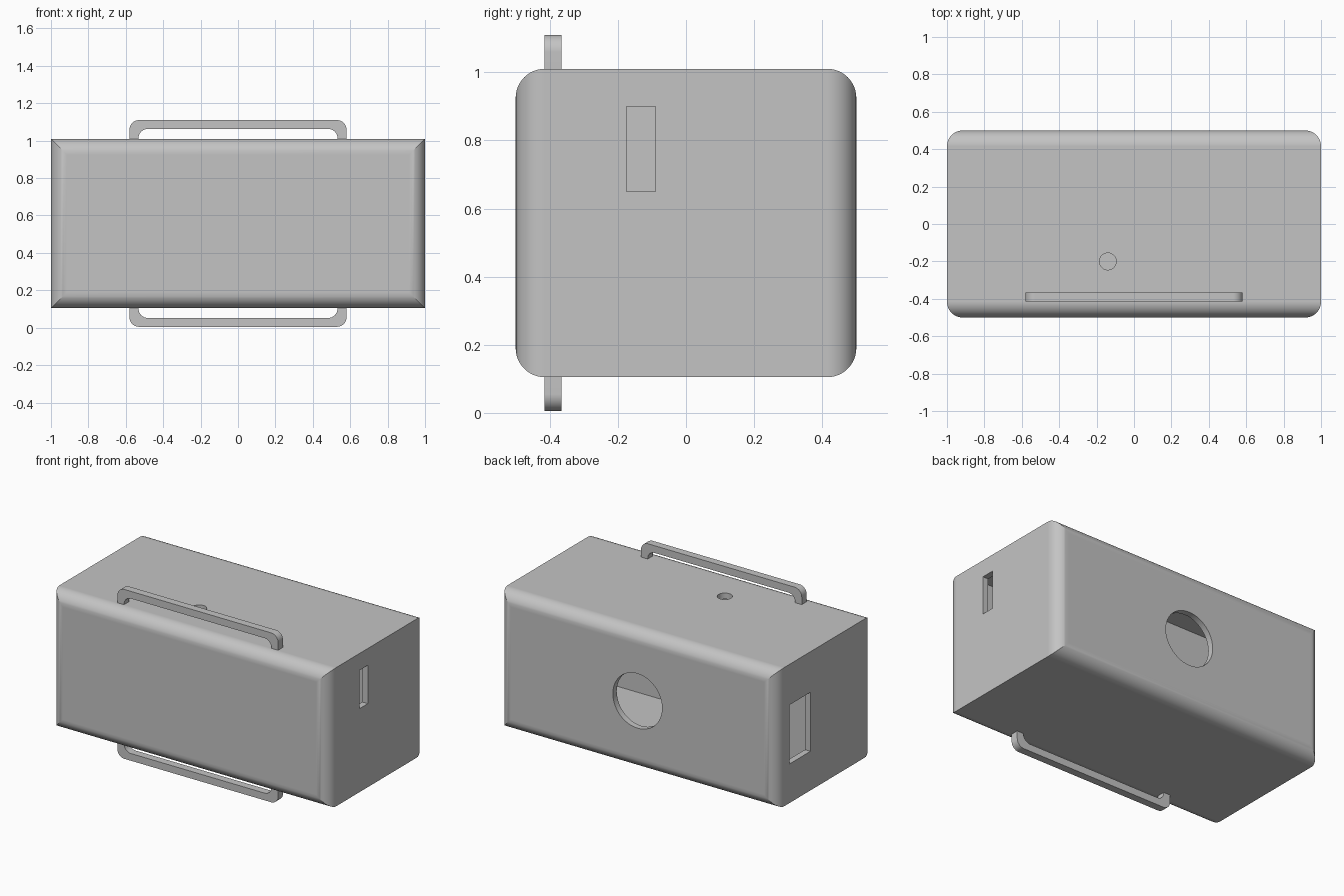
import bpy, bmesh, math
from mathutils import Matrix

if "Cube" in bpy.data.objects:
    bpy.data.objects.remove(bpy.data.objects["Cube"])

grey = bpy.data.materials.new("light grey")
grey.diffuse_color = (0.55, 0.55, 0.55, 1)
grey.use_nodes = True
grey.node_tree.nodes["Principled BSDF"].inputs["Base Color"].default_value = grey.diffuse_color


def make_object(name, bm):
    bmesh.ops.recalc_face_normals(bm, faces=bm.faces)
    mesh = bpy.data.meshes.new(name)
    bm.to_mesh(mesh)
    bm.free()
    mesh.materials.append(grey)
    ob = bpy.data.objects.new(name, mesh)
    bpy.context.collection.objects.link(ob)
    return ob


def activate(ob):
    bpy.ops.object.select_all(action='DESELECT')
    ob.select_set(True)
    bpy.context.view_layer.objects.active = ob


def box(name, lo, hi):
    bm = bmesh.new()
    size = [h - l for l, h in zip(lo, hi)]
    mid = [(h + l) / 2 for l, h in zip(lo, hi)]
    bmesh.ops.create_cube(bm, size=1, matrix=Matrix.Translation(mid) @ Matrix.Diagonal((*size, 1)))
    return make_object(name, bm)


def cylinder(name, centre, radius, depth, rotation=Matrix()):
    bm = bmesh.new()
    bmesh.ops.create_cone(bm, cap_ends=True, segments=48, radius1=radius, radius2=radius,
                          depth=depth, matrix=Matrix.Translation(centre) @ rotation)
    return make_object(name, bm)


def cut(target, cutter):
    mod = target.modifiers.new("cut", 'BOOLEAN')
    mod.operation, mod.solver, mod.object = 'DIFFERENCE', 'EXACT', cutter
    activate(target)
    bpy.ops.object.modifier_apply(modifier=mod.name)
    bpy.data.objects.remove(cutter)


def finish(ob):
    activate(ob)
    bpy.ops.object.shade_smooth_by_angle(angle=math.radians(25))
    mod = ob.modifiers.new("even shading", 'WEIGHTED_NORMAL')
    mod.keep_sharp = True


# Housing: rectangles lofted along y, with rounded front and back rims
Z0, Z1, R, STEPS = 0.105, 1.01, 0.085, 12
rings = []
for i in range(STEPS + 1):
    a = math.pi / 2 * i / STEPS
    rings.append((-0.5 + R * (1 - math.sin(a)), R * (1 - math.cos(a))))
rings = rings[::-1] + [(-y, d) for y, d in rings]
bm = bmesh.new()
loops = []
for y, d in rings:
    loops.append([bm.verts.new(p) for p in (
        (-1 + d, y, Z0 + d), (1 - d, y, Z0 + d), (1 - d, y, Z1 - d), (-1 + d, y, Z1 - d))])
for a, b in zip(loops, loops[1:]):
    for k in range(4):
        bm.faces.new((a[k], a[(k + 1) % 4], b[(k + 1) % 4], b[k]))
bm.faces.new(loops[0])
bm.faces.new(loops[-1])
housing = make_object("housing", bm)

# Hollow compartments either side of an inner divider
cut(housing, box("front_compartment", (-0.96, -0.32, 0.145), (0.96, 0.0, 0.97)))
cut(housing, box("rear_compartment", (-0.96, 0.02, 0.34), (0.96, 0.46, 0.97)))
cut(housing, box("rear_well", (-0.96, 0.02, 0.145), (-0.6, 0.46, 0.5)))

# Openings: right slot, left window, top hole, round back hole
cut(housing, box("right_slot", (0.9, -0.175, 0.65), (1.1, -0.09, 0.90)))
cut(housing, box("left_window", (-1.1, 0.145, 0.36), (-0.9, 0.36, 0.745)))
cut(housing, cylinder("top_hole", (-0.14, -0.2, 1.0), 0.045, 0.2))
cut(housing, cylinder("back_hole", (0, 0.5, 0.557), 0.178, 0.2, Matrix.Rotation(math.pi / 2, 4, 'X')))
finish(housing)


# Handles: rounded bar profile pushed through y, mirrored below
def arc(cx, cz, r):
    return [(cx + r * math.cos(t), cz + r * math.sin(t))
            for t in (math.pi / 2 * i / 8 for i in range(9))]


def handle(name, top):
    outer = [(0.58, 1.0)] + arc(0.53, 1.06, 0.05)
    inner = [(0.532, 1.0)] + arc(0.482, 1.013, 0.05)
    outline = outer + [(-x, z) for x, z in outer[::-1]]
    outline += [(-x, z) for x, z in inner] + inner[::-1]
    bm = bmesh.new()
    face = bm.faces.new([bm.verts.new((x, -0.415, z if top else Z0 + Z1 - z)) for x, z in outline])
    ext = bmesh.ops.extrude_face_region(bm, geom=[face])
    moved = [v for v in ext["geom"] if isinstance(v, bmesh.types.BMVert)]
    bmesh.ops.translate(bm, vec=(0, 0.05, 0), verts=moved)
    finish(make_object(name, bm))


handle("top_handle", True)
handle("bottom_handle", False)
